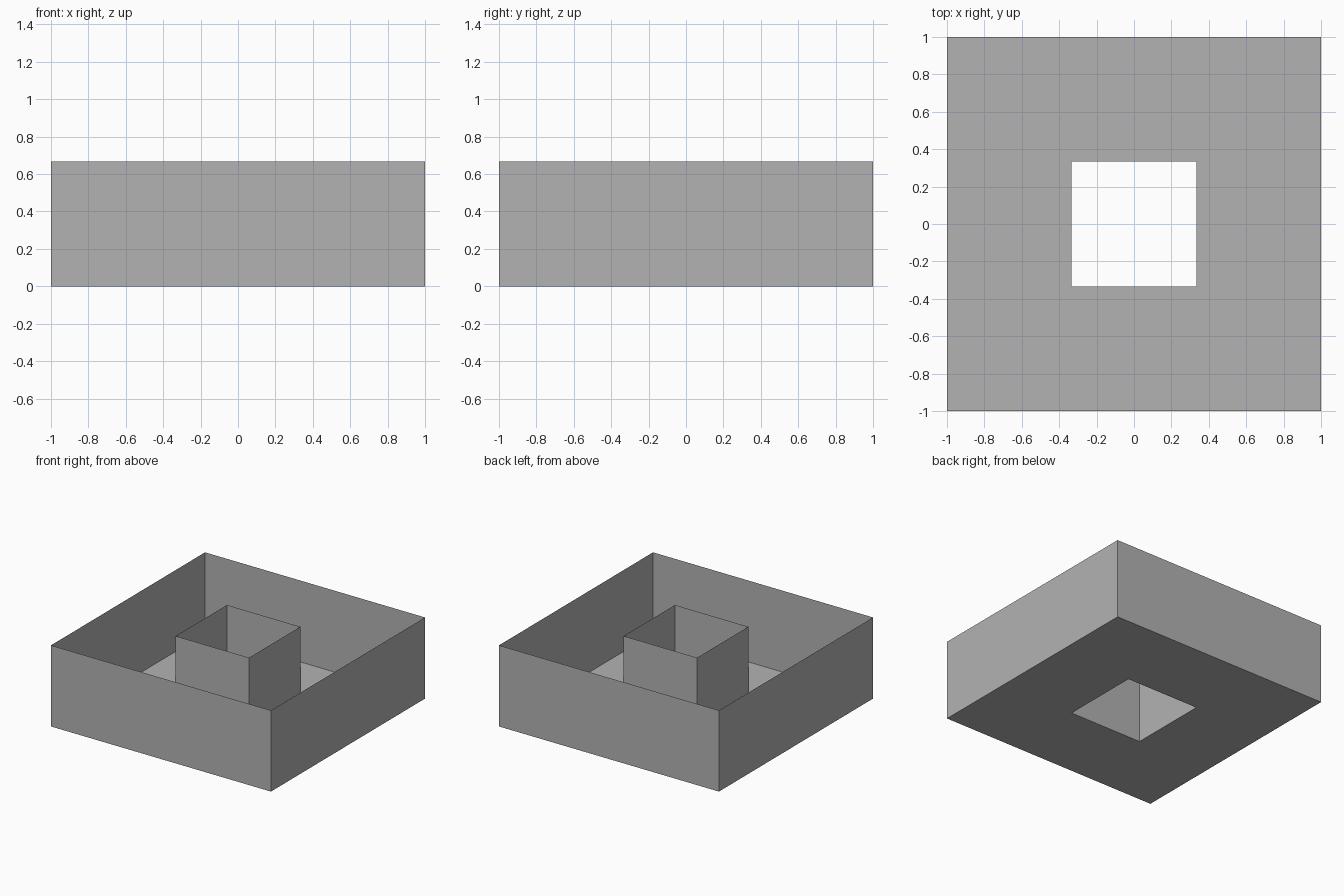
import bpy, bmesh, math
from mathutils import Matrix

if "Cube" in bpy.data.objects:
    bpy.data.objects.remove(bpy.data.objects["Cube"])

H = 2 / 3      # full wall height
R = 1 / 3      # half width of the centre shaft
LOW = 1 / 3    # height of the lower panel band

grey = bpy.data.materials.new("grey")
grey.diffuse_color = (0.45, 0.45, 0.45, 1)
grey.use_nodes = True
grey.node_tree.nodes["Principled BSDF"].inputs["Base Color"].default_value = grey.diffuse_color


def make(name, quads):
    """Object from separate quads; unmerged borders keep panel seams."""
    bm = bmesh.new()
    for q in quads:
        bm.faces.new([bm.verts.new(p) for p in q])
    me = bpy.data.meshes.new(name)
    bm.to_mesh(me)
    bm.free()
    me.materials.append(grey)
    ob = bpy.data.objects.new(name, me)
    bpy.context.collection.objects.link(ob)
    return ob


def panels(d, cuts, top, side):
    """Row of upright panels on the plane y = -d, turned to a side."""
    m = Matrix.Rotation(side * math.pi / 2, 4, 'Z')
    return [[m @ Matrix.Translation(p).to_translation() for p in
             ((a, -d, 0), (b, -d, 0), (b, -d, top), (a, -d, top))]
            for a, b in zip(cuts, cuts[1:])]


def ring(name, d, cut_sets, top):
    quads = []
    for s in range(4):
        quads += panels(d, cut_sets[s % 2], top, s)
    return make(name, quads)


# thin outer wall and centre shaft
ring("outer_wall", 1, [[-1, 1]] * 2, H)
ring("centre_shaft", R, [[-R, R]] * 2, H)

# floor around the shaft opening
make("floor", [
    [(-1, -1, 0), (1, -1, 0), (1, -R, 0), (-1, -R, 0)],
    [(-1, R, 0), (1, R, 0), (1, 1, 0), (-1, 1, 0)],
    [(-1, -R, 0), (-R, -R, 0), (-R, R, 0), (-1, R, 0)],
    [(R, -R, 0), (1, -R, 0), (1, R, 0), (R, R, 0)]])

# lower panel bands lying on the walls inside the channel
o = 0.997
wide = [-o] + [round(-0.8 + i * 0.8 / 3, 3) for i in range(7)] + [o]
mixed = [-o]
for i in range(4):
    mixed += [0.2 - 0.4667 + (i - 1) * 0.4667 - 0.134,
              0.2 - 0.4667 + (i - 1) * 0.4667 + 0.066]
mixed.append(o)
ring("outer_lower_panels", o, [mixed, wide], LOW)

s = R + 0.004
seams = [-s, -0.3, -0.233, -0.033, 0.033, 0.233, 0.3, s]
ring("shaft_lower_panels", s, [[-s, s], seams], LOW)
